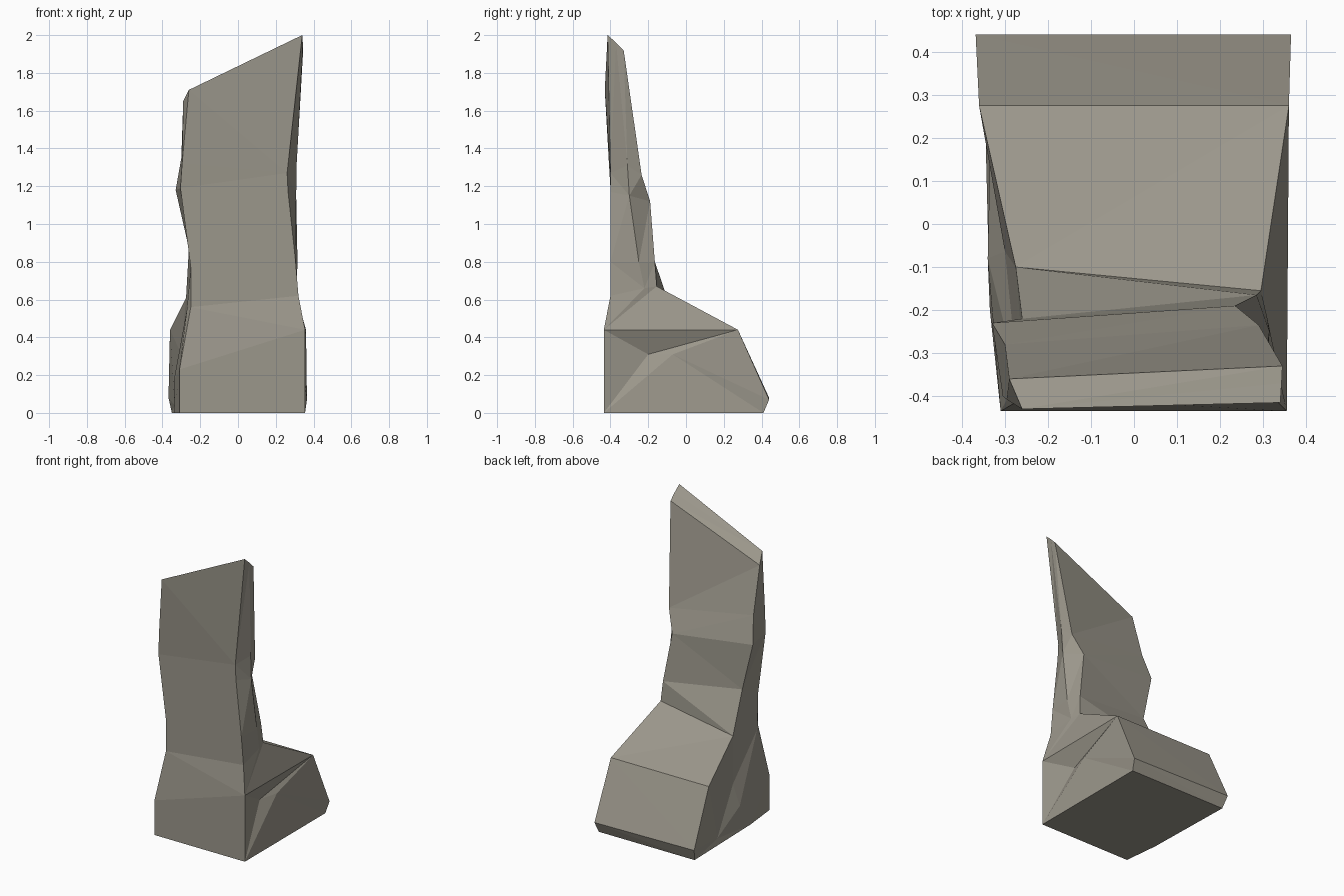
import bpy, bmesh

if "Cube" in bpy.data.objects:
    bpy.data.objects.remove(bpy.data.objects["Cube"])

# single stone colour
stone = bpy.data.materials.new("warm grey stone")
stone.diffuse_color = (0.33, 0.31, 0.26, 1)
stone.use_nodes = True
stone.node_tree.nodes["Principled BSDF"].inputs["Base Color"].default_value = stone.diffuse_color

bm = bmesh.new()
V = {}


def add_faces(*lines):
    """Make one face per line of corner names."""
    for line in lines:
        bm.faces.new([V[n] for n in line.split()])


# upright slab: rings from top to waist, ordered front-left, front-right, mid-right, back-right, back-left
corners = ("fl", "fr", "mr", "br", "bl")
rings = [
    [(-.26, -.43, 1.71), (.34, -.415, 2.0), (.343, -.37, 1.96), (.345, -.33, 1.92), (-.29, -.36, 1.65)],
    [(-.296, -.408, 1.32), (.26, -.40, 1.27), (.31, -.31, 1.31), (.29, -.235, 1.26), (-.30, -.28, 1.35)],
    [(-.305, -.40, 1.19), (.265, -.40, 1.17), (.308, -.30, 1.15), (.235, -.19, 1.12), (-.33, -.23, 1.18)],
    [(-.25, -.40, .77), (.305, -.40, .80), (.315, -.25, .80), (.285, -.165, .80), (-.26, -.22, .87)],
    [(-.25, -.40, .56), (.32, -.40, .62), (.31, -.22, .66), (.295, -.155, .67), (-.275, -.10, .61)],
]
loops = [[bm.verts.new(p) for p in ring] for ring in rings]
bm.faces.new(loops[0])
for up, low in zip(loops, loops[1:]):
    for i in range(5):
        j = (i + 1) % 5
        if up is loops[3] and i == 4:
            continue                      # the left waist face also meets the notch tip
        bm.faces.new((up[i], up[j], low[j], low[i]))
V.update(zip(corners, loops[-1]))         # waist corners shared with the foot
V["ufl"], V["ubl"] = loops[3][0], loops[3][4]

# foot block: corners plus the chipped notches on both sides
foot = dict(
    f_right=(.355, -.435, .44), f_left=(-.31, -.435, .23),
    fr0=(.355, -.435, 0), fl0=(-.31, -.435, 0), kink=(-.335, -.20, 0),
    br_top=(.36, .275, .44), bl_top=(-.36, .275, .44),
    br_mid=(.365, .44, .07), bl_mid=(-.368, .44, .08),
    br0=(.355, .41, 0), bl0=(-.35, .41, 0),
    r_in=(.30, -.20, .31), r_out=(.335, -.07, .31),
    tip=(-.27, -.36, .55), l_in=(-.30, -.064, .31),
    l_low=(-.335, .15, .04), l_out=(-.34, -.08, .17),
)
for name, p in foot.items():
    V[name] = bm.verts.new(p)

# front, back and underside
add_faces("fl f_left f_right fr", "f_left fl0 fr0 f_right",
          "bl br br_top bl_top", "bl_top br_top br_mid bl_mid",
          "bl_mid br_mid br0 bl0", "fl0 kink bl0 br0 fr0")
# right side with its notch
add_faces("fr f_right mr", "mr f_right br_top br", "f_right r_in br_top",
          "f_right fr0 r_in", "fr0 r_out br_top r_in",
          "fr0 br0 br_mid r_out", "r_out br_mid br_top")
# left side with its groove
add_faces("ufl ubl bl tip fl", "tip bl l_in", "bl bl_top l_in",
          "bl_top l_low l_in", "tip l_in l_low l_out", "fl tip f_left",
          "f_left tip l_out", "f_left l_out kink fl0", "l_out l_low kink",
          "bl_top bl_mid l_low", "l_low bl_mid bl0", "l_low bl0 kink")

bmesh.ops.recalc_face_normals(bm, faces=bm.faces)
bmesh.ops.triangulate(bm, faces=bm.faces)

mesh = bpy.data.meshes.new("standing_stone")
bm.to_mesh(mesh)
bm.free()
mesh.materials.append(stone)
obj = bpy.data.objects.new("standing_stone", mesh)
bpy.context.collection.objects.link(obj)
